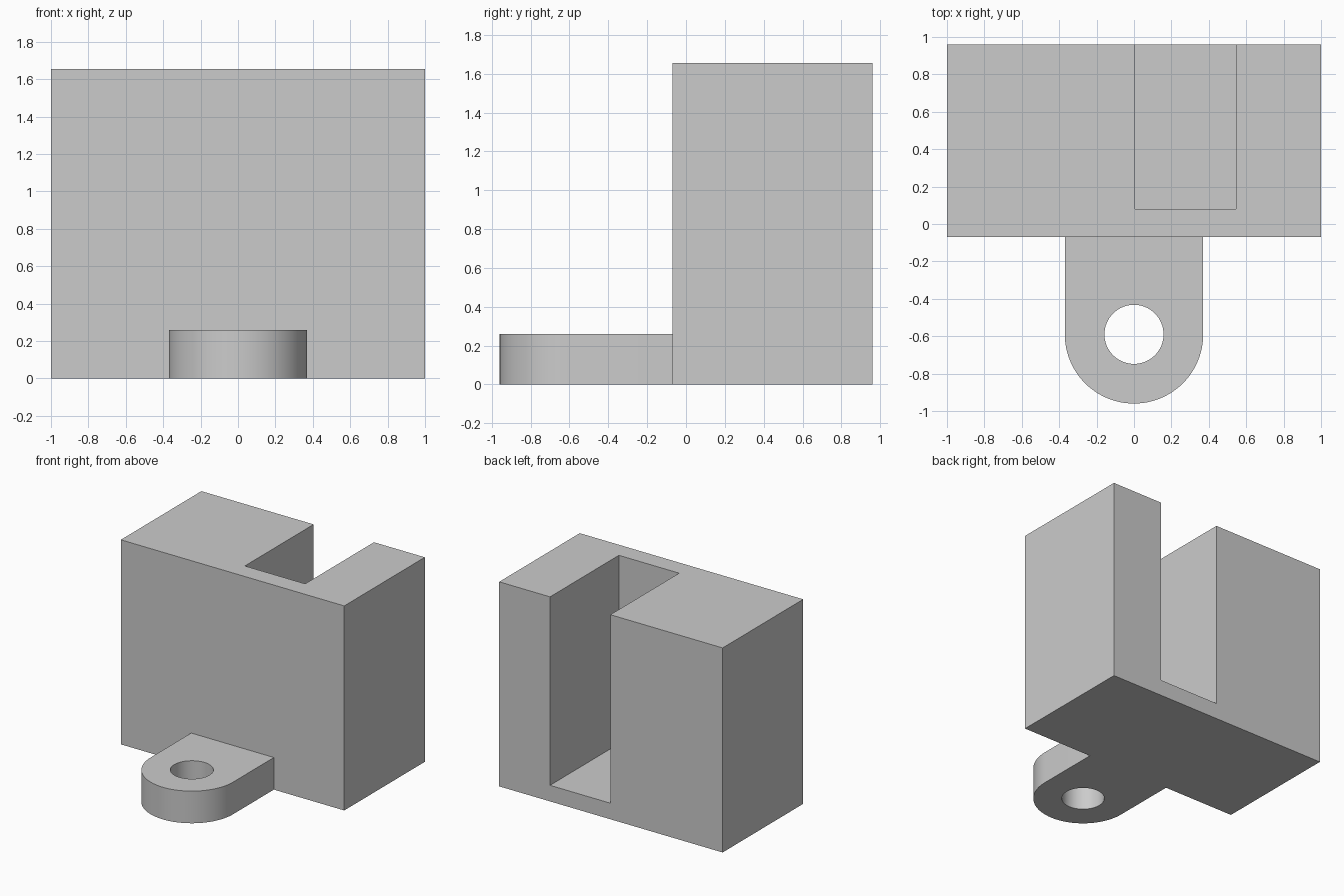
import bpy
import bmesh
from math import cos, sin, pi, radians

cube = bpy.data.objects.get("Cube")
if cube:
    bpy.data.objects.remove(cube, do_unlink=True)

# Main dimensions
HEIGHT, FRONT, BACK = 1.655, -0.07, 0.96
LUG_RADIUS, LUG_HEIGHT, HOLE_RADIUS, HOLE_Y = 0.37, 0.26, 0.158, -0.59

grey = bpy.data.materials.new("plain grey")
grey.use_nodes = True
colour = (0.6, 0.6, 0.6, 1)
grey.diffuse_color = colour
grey.node_tree.nodes["Principled BSDF"].inputs["Base Color"].default_value = colour


def prism(name, outline, bottom, top):
    """Extrude a counter-clockwise outline from bottom to top."""
    bm = bmesh.new()
    face = bm.faces.new([bm.verts.new((x, y, bottom)) for x, y in outline])
    moved = bmesh.ops.extrude_face_region(bm, geom=[face], use_keep_orig=True)["geom"]
    verts = [v for v in moved if isinstance(v, bmesh.types.BMVert)]
    bmesh.ops.translate(bm, verts=verts, vec=(0, 0, top - bottom))
    bmesh.ops.recalc_face_normals(bm, faces=bm.faces[:])
    mesh = bpy.data.meshes.new(name)
    bm.to_mesh(mesh)
    bm.free()
    mesh.materials.append(grey)
    obj = bpy.data.objects.new(name, mesh)
    bpy.context.collection.objects.link(obj)
    return obj


def rectangle(x0, x1, y0, y1):
    return [(x0, y0), (x1, y0), (x1, y1), (x0, y1)]


def arc(radius, start, sweep, steps):
    angles = [start + sweep * i / steps for i in range(steps + 1)]
    return [(radius * cos(a), HOLE_Y + radius * sin(a)) for a in angles]


def combine(target, helper, operation):
    """Apply a boolean and discard its helper."""
    helper.hide_render = True
    mod = target.modifiers.new(helper.name, "BOOLEAN")
    mod.object, mod.operation, mod.solver = helper, operation, "EXACT"
    bpy.ops.object.select_all(action="DESELECT")
    target.select_set(True)
    bpy.context.view_layer.objects.active = target
    bpy.ops.object.modifier_apply(modifier=mod.name)
    bpy.data.objects.remove(helper, do_unlink=True)


# Block with a channel open at the top and back
block = prism("slotted_block_with_lug", rectangle(-1, 1, FRONT, BACK), 0, HEIGHT)
channel = prism("channel_cutter", rectangle(0.005, 0.545, 0.08, BACK + 1), 0.13, HEIGHT + 1)
combine(block, channel, "DIFFERENCE")

# Rounded lug fused to the foot of the front face
outline = arc(LUG_RADIUS, pi, pi, 48) + [(LUG_RADIUS, FRONT + 0.05), (-LUG_RADIUS, FRONT + 0.05)]
combine(block, prism("lug", outline, 0, LUG_HEIGHT), "UNION")

# Bolt hole through the lug
hole = prism("hole_cutter", arc(HOLE_RADIUS, 0, 2 * pi, 64)[:-1], -1, 1)
combine(block, hole, "DIFFERENCE")

bpy.ops.object.shade_smooth_by_angle(angle=radians(30))
